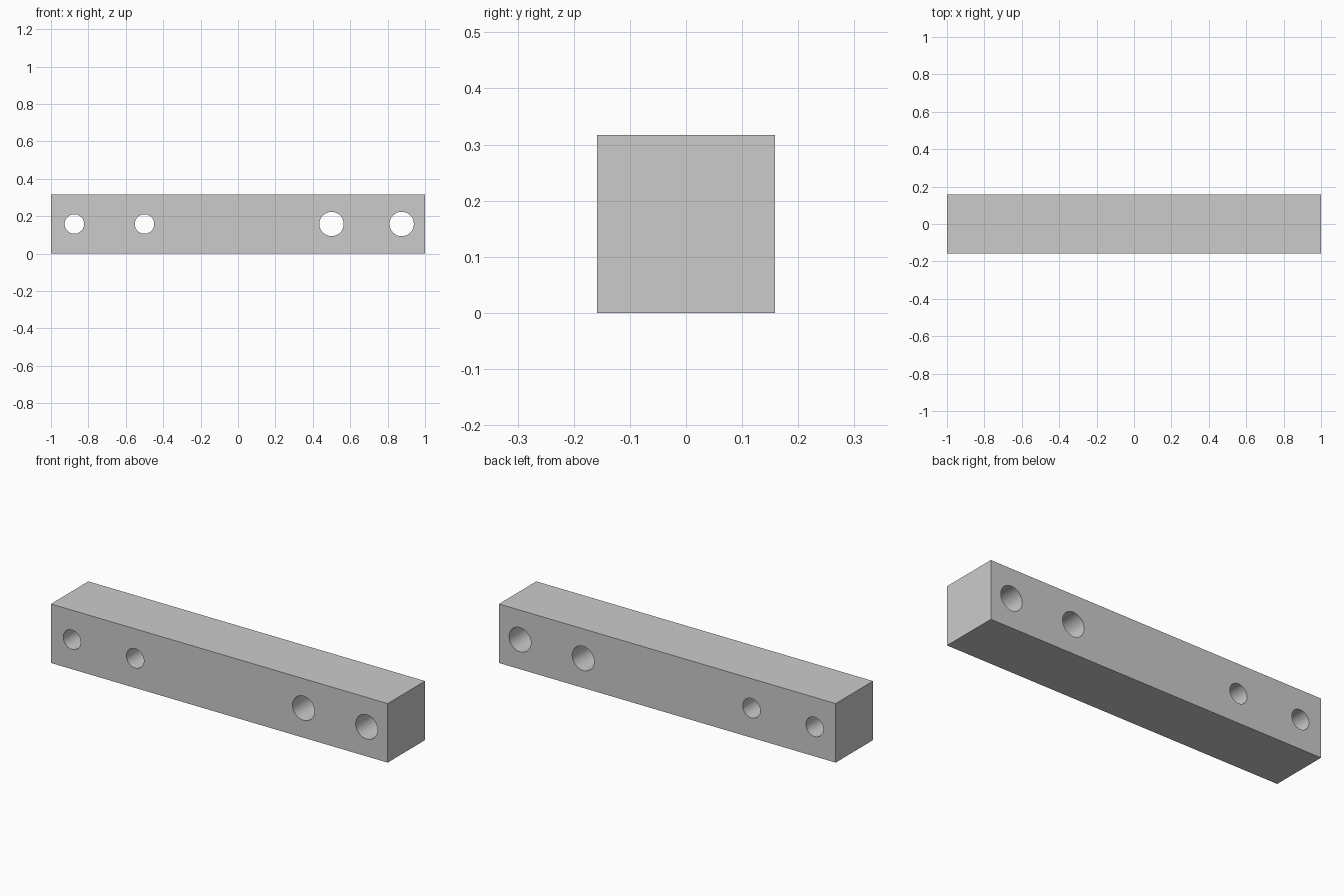
import bpy
from math import radians

if "Cube" in bpy.data.objects:
    bpy.data.objects.remove(bpy.data.objects["Cube"])

LENGTH, SIDE = 2.0, 0.317
# hole position along the bar, radius
HOLES = [(-0.875, 0.052), (-0.50, 0.052), (0.50, 0.065), (0.875, 0.065)]

# Square bar
bpy.ops.mesh.primitive_cube_add(size=1, location=(0, 0, SIDE / 2))
bar = bpy.context.object
bar.name = "drilled_bar"
bar.scale = (LENGTH, SIDE, SIDE)
bpy.ops.object.transform_apply(location=False, rotation=False, scale=True)


# Through hole drilled front to back
def drill(x, radius):
    bpy.ops.mesh.primitive_cylinder_add(
        vertices=64, radius=radius, depth=SIDE * 2,
        location=(x, 0, SIDE / 2), rotation=(radians(90), 0, 0))
    cutter = bpy.context.object
    cutter.name = "hole_cutter"
    cutter.hide_render = True
    cut = bar.modifiers.new("hole", 'BOOLEAN')
    cut.operation = 'DIFFERENCE'
    cut.solver = 'EXACT'
    cut.object = cutter
    bpy.context.view_layer.objects.active = bar
    bpy.ops.object.modifier_apply(modifier=cut.name)
    bpy.data.objects.remove(cutter, do_unlink=True)


for x, radius in HOLES:
    drill(x, radius)

# Smooth hole walls, crisp edges
bpy.ops.object.select_all(action='DESELECT')
bar.select_set(True)
bpy.context.view_layer.objects.active = bar
bpy.ops.object.shade_smooth_by_angle(angle=radians(30))
